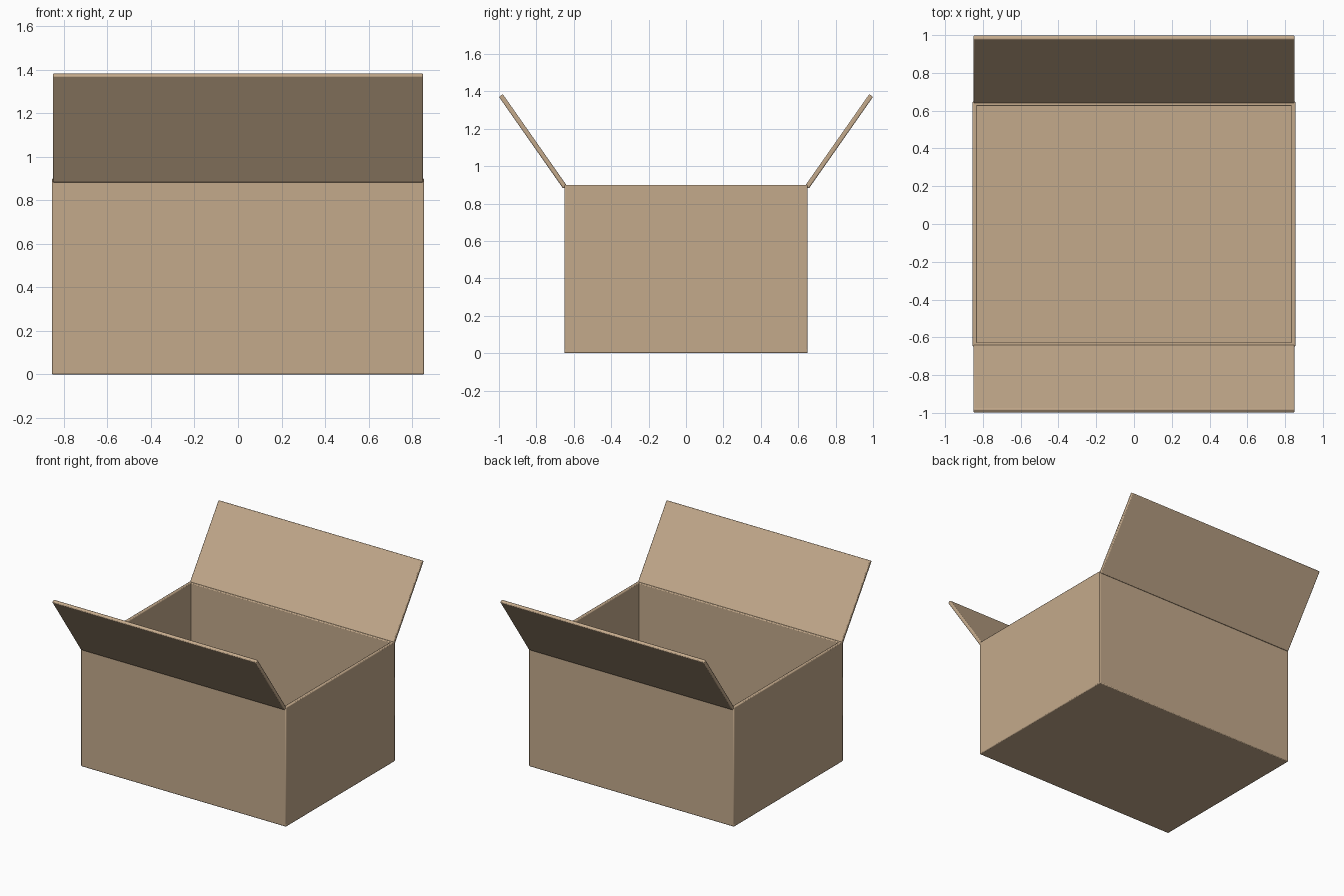
import bpy
from math import radians

if "Cube" in bpy.data.objects:
    bpy.data.objects.remove(bpy.data.objects["Cube"])

card = bpy.data.materials.new("cardboard")
card.diffuse_color = (0.55, 0.40, 0.26, 1)
card.use_nodes = True
card.node_tree.nodes["Principled BSDF"].inputs["Base Color"].default_value = card.diffuse_color

W, D, H, T = 1.71, 1.30, 0.90, 0.025   # outer size and board thickness


def panel(name, size, loc, tilt=0):
    """Thin board with slightly rounded edges."""
    bpy.ops.mesh.primitive_cube_add(size=1, location=loc, rotation=(tilt, 0, 0))
    ob = bpy.context.object
    ob.name = name
    ob.scale = size
    bpy.ops.object.transform_apply(location=False, rotation=False, scale=True)
    bev = ob.modifiers.new("edge", 'BEVEL')
    bev.width = 0.006
    bev.segments = 2
    bpy.ops.object.shade_smooth_by_angle(angle=radians(30))
    ob.data.materials.append(card)
    return ob


# Bottom of the box
panel("floor", (W, D, T), (0, 0, T / 2))

# Short end walls
for name, s in (("left_wall", -1), ("right_wall", 1)):
    panel(name, (T, D, H), (s * (W - T) / 2, 0, H / 2))

# Long walls with the open flaps hinged on their top edges
for name, s in (("front", -1), ("back", 1)):
    panel(name + "_wall", (W, T, H), (0, s * (D - T) / 2, H / 2))
    panel(name + "_flap", (1.70, 0.60, T), (0, s * 0.818, 1.1325), s * radians(55))
